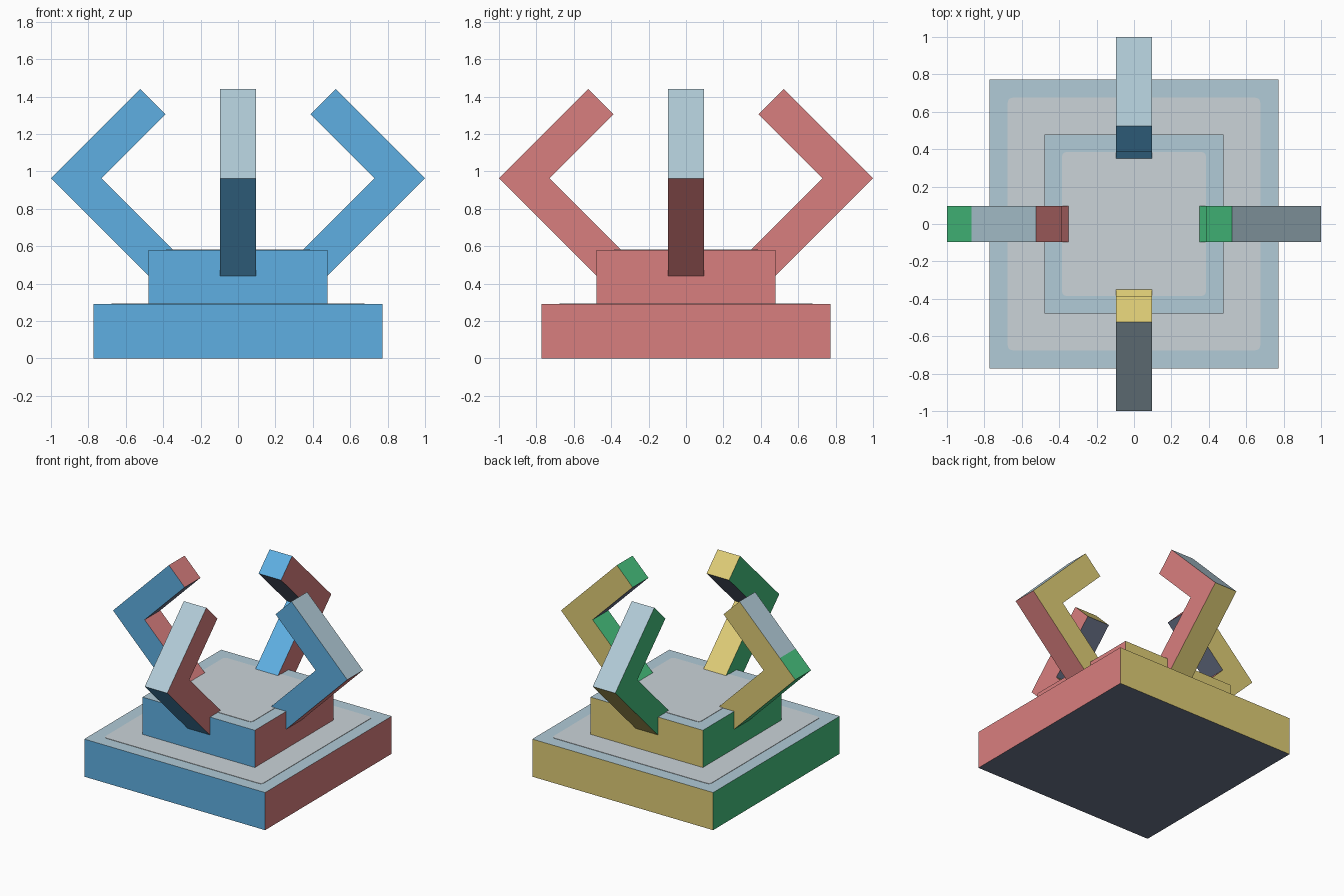
import bpy, bmesh, math
from mathutils import Vector, Matrix

if "Cube" in bpy.data.objects:
    bpy.data.objects.remove(bpy.data.objects["Cube"])


def linear(c):
    c /= 255
    return c / 12.92 if c <= 0.04045 else ((c + 0.055) / 1.055) ** 2.4


COLOURS = {
    "blue": (94, 175, 226), "red": (217, 127, 127), "yellow": (222, 204, 118),
    "green": (70, 192, 126), "pale_blue": (177, 203, 215),
    "light_grey": (203, 211, 216), "slate": (108, 117, 140),
}
MATS = []
for name, rgb in COLOURS.items():
    m = bpy.data.materials.new(name)
    m.diffuse_color = (*[linear(c) for c in rgb], 1)
    m.use_nodes = True
    m.node_tree.nodes["Principled BSDF"].inputs["Base Color"].default_value = m.diffuse_color
    MATS.append(m)
BLUE, RED, YELLOW, GREEN, PALE, GREY, SLATE = range(7)


def side_colour(n):
    """Each compass direction has its own colour."""
    if abs(n.x) > abs(n.y):
        return RED if n.x > 0 else GREEN
    return YELLOW if n.y > 0 else BLUE


def finish(name, bm, rule):
    bmesh.ops.recalc_face_normals(bm, faces=bm.faces)
    bm.normal_update()
    for f in bm.faces:
        f.material_index = rule(f)
    mesh = bpy.data.meshes.new(name)
    bm.to_mesh(mesh)
    bm.free()
    for m in MATS:
        mesh.materials.append(m)
    ob = bpy.data.objects.new(name, mesh)
    bpy.context.collection.objects.link(ob)
    return ob


def prism(points, offset):
    """Extrude a closed outline along an offset vector."""
    bm = bmesh.new()
    face = bm.faces.new([bm.verts.new(p) for p in points])
    new = bmesh.ops.extrude_face_region(bm, geom=[face])["geom"]
    bmesh.ops.translate(bm, vec=offset,
                        verts=[v for v in new if isinstance(v, bmesh.types.BMVert)])
    return bm


def block_rule(f):
    n = f.normal
    if abs(n.z) > 0.9:
        return PALE if n.z > 0 else SLATE
    return side_colour(n)


def block(name, half, z0, z1):
    outline = [(-half, -half, z0), (half, -half, z0), (half, half, z0), (-half, half, z0)]
    finish(name, prism(outline, (0, 0, z1 - z0)), block_rule)


def top_panel(name, half, z, radius=0.025):
    """Thin rounded plate on top of a block."""
    pts = []
    for q, (sx, sy) in enumerate([(1, 1), (-1, 1), (-1, -1), (1, -1)]):
        for i in range(4):
            a = math.radians(q * 90 + i * 30)
            pts.append((sx * (half - radius) + radius * math.cos(a),
                        sy * (half - radius) + radius * math.sin(a), z))
    finish(name, prism(pts, (0, 0, 0.003)), lambda f: GREY)


# Stepped base
block("lower_base", 0.772, 0, 0.29)
block("upper_base", 0.479, 0.29, 0.58)
top_panel("lower_base_panel", 0.675, 0.29)
top_panel("upper_base_panel", 0.385, 0.58)

# Bent arm outline (distance from centre, height); the foot is sunk in the base
ARM = [(0.28, 0.513), (0.415, 0.378), (1.0, 0.963), (0.868, 1.095),
       (0.523, 1.44), (0.388, 1.305), (0.73, 0.963)]
HALF_WIDTH = 0.096


def arm(name, turn, patch):
    pts = [p for i, p in enumerate(ARM) if patch or i != 3]
    bm = prism([(x, -HALF_WIDTH, z) for x, z in pts], (0, 2 * HALF_WIDTH, 0))
    rot = Matrix.Rotation(math.radians(turn), 4, 'Z')
    bmesh.ops.transform(bm, matrix=rot, verts=bm.verts)
    out = rot @ Vector((1, 0, 0))

    def rule(f):
        n = f.normal
        outward = n.dot(out) > 0
        if n.z > 0.3 and outward:        # outer upper slope, with an elbow patch
            low = f.calc_center_median().z < 1.1
            return side_colour(n) if patch and low else PALE
        if n.z < -0.3 and not outward:   # underside of the upper half
            return SLATE
        return side_colour(n)

    finish(name, bm, rule)


for name, turn in [("right_arm", 0), ("back_arm", 90), ("left_arm", 180), ("front_arm", 270)]:
    arm(name, turn, name == "left_arm")
